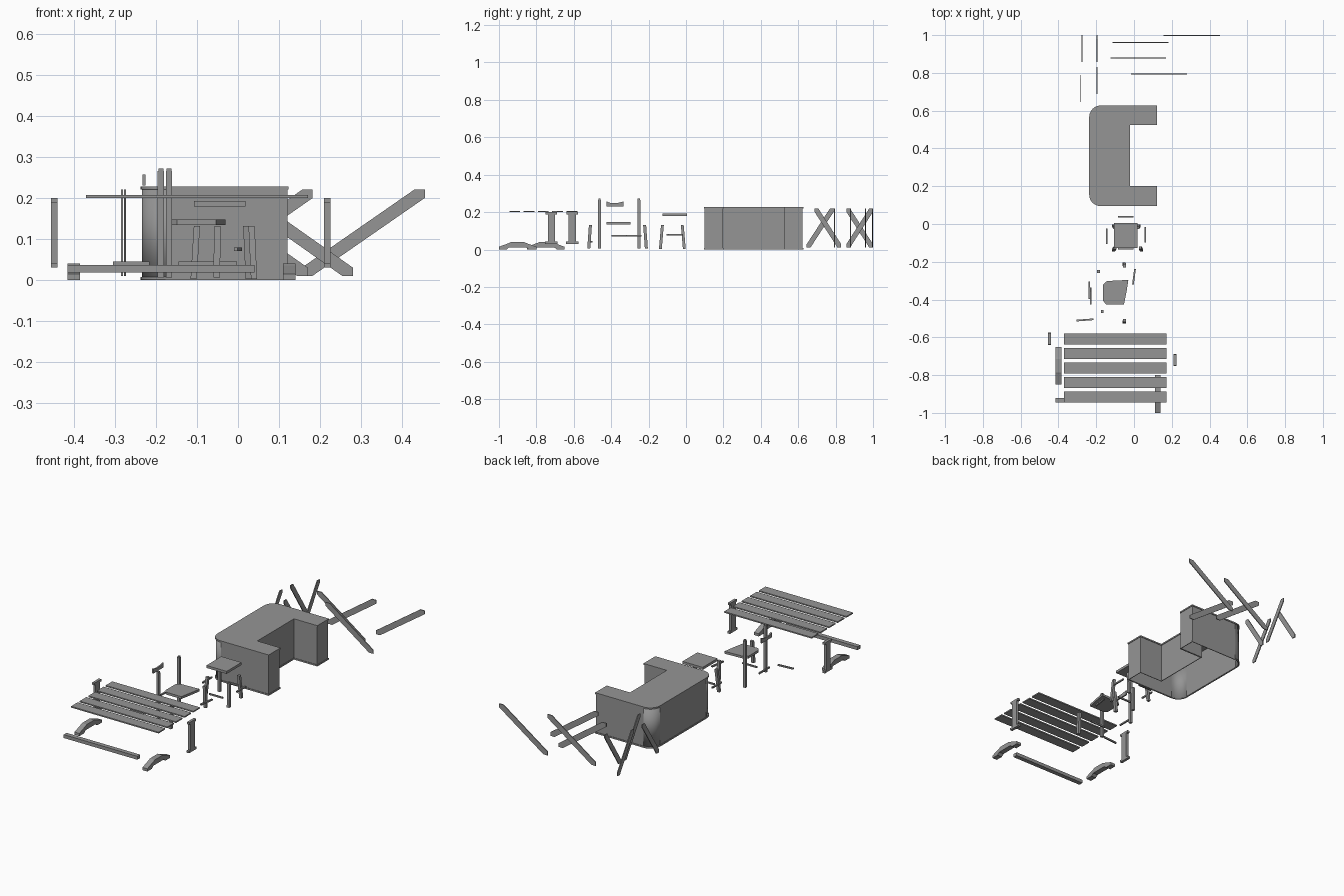
import bpy, bmesh, math
from mathutils import Vector

if "Cube" in bpy.data.objects:
    bpy.data.objects.remove(bpy.data.objects["Cube"])

grey = bpy.data.materials.new("dark_grey")
grey.diffuse_color = (0.3, 0.3, 0.3, 1)
grey.use_nodes = True
grey.node_tree.nodes["Principled BSDF"].inputs["Base Color"].default_value = grey.diffuse_color


def prism(name, pts, axis, a, b, bottom=True, top=True):
    """Extrude a counter-clockwise 2D outline along an axis from a to b."""
    def place(p, t):
        return {'x': (t, p[0], p[1]), 'y': (p[0], t, p[1]), 'z': (p[0], p[1], t)}[axis]
    bm = bmesh.new()
    lo = [bm.verts.new(place(p, a)) for p in pts]
    hi = [bm.verts.new(place(p, b)) for p in pts]
    n = len(pts)
    if bottom:
        bm.faces.new(lo[::-1])
    if top:
        bm.faces.new(hi)
    for i in range(n):
        j = (i + 1) % n
        bm.faces.new((lo[i], lo[j], hi[j], hi[i]))
    if bottom and top:
        bmesh.ops.recalc_face_normals(bm, faces=bm.faces)
    elif axis == 'y':
        bmesh.ops.reverse_faces(bm, faces=bm.faces)
    me = bpy.data.meshes.new(name)
    bm.to_mesh(me)
    bm.free()
    me.materials.append(grey)
    ob = bpy.data.objects.new(name, me)
    bpy.context.collection.objects.link(ob)
    return ob


def box(name, x, y, z):
    return prism(name, [(x[0], y[0]), (x[1], y[0]), (x[1], y[1]), (x[0], y[1])], 'z', *z)


def rail(name, axis, span, c, z, h=0.004):
    """Open-ended square rail along x or y."""
    pts = [(c - h, z - h), (c + h, z - h), (c + h, z + h), (c - h, z + h)]
    return prism(name, pts, axis, *span, False, False)


def leg(name, foot, head, w):
    """Square leg leaning from foot to head."""
    ob = box(name, (-w / 2, w / 2), (-w / 2, w / 2), (0, 1))
    f, h = Vector(foot), Vector(head)
    for v in ob.data.vertices:
        c = f.lerp(h, v.co.z)
        v.co = (c.x + v.co.x, c.y + v.co.y, c.z)


def bar(name, axis, pos, s, rising, z=(0.01, 0.22), t=0.005, w=0.026, h=0.02):
    """Diagonal brace with clipped ends, lying in a vertical plane."""
    (a, b), (lo, hi) = s, z
    pts = [(a, lo), (a + w, lo), (b, hi - h), (b, hi), (b - w, hi), (a, lo + h)]
    if not rising:
        pts = [(a + b - u, v) for u, v in pts]
    prism(name, pts, axis, pos - t / 2, pos + t / 2)


# Table: planks
for i in range(5):
    y = -0.581 - 0.0765 * i
    box(f"table_plank_{i+1}", (-0.37, 0.171), (y - 0.058, y), (0.2, 0.207))

# Table: arched feet, posts with cap and base, stretcher
for side, x, yc in (("left", -0.415, -0.75), ("right", 0.11, -0.90)):
    half = [(0.1, 0), (0.1, 0.015), (0.045, 0.035), (0.035, 0.04)]
    under = [(-0.06, 0), (-0.045, 0.012), (0.045, 0.012), (0.06, 0)]
    pts = under + half + [(-u, v) for u, v in half[::-1]]
    prism(f"table_foot_{side}", [(yc + u, v) for u, v in pts], 'x', x, x + 0.03)
for side, x, yc in (("left", -0.455, -0.608), ("right", 0.21, -0.72)):
    half = [(0.033, 0.03), (0.033, 0.042), (0.019, 0.042),
            (0.019, 0.188), (0.03, 0.188), (0.03, 0.2)]
    pts = half + [(-u, v) for u, v in half[::-1]]
    prism(f"table_post_{side}", [(yc + u, v) for u, v in pts], 'x', x, x + 0.015)
box("table_stretcher", (-0.415, 0.04), (-0.945, -0.92), (0.018, 0.037))

# Chair: seat, backrest, posts, legs, stretchers
prism("chair_seat", [(-0.163, -0.32), (-0.143, -0.302), (-0.03, -0.296), (-0.038, -0.35),
                     (-0.053, -0.425), (-0.148, -0.425), (-0.163, -0.408)], 'z', 0.134, 0.147)
prism("chair_backrest", [(-0.425, 0.23), (-0.335, 0.23), (-0.335, 0.257), (-0.36, 0.25),
                         (-0.40, 0.248), (-0.425, 0.257)], 'x', -0.233, -0.225)
for side, x, y in (("front", -0.168, -0.463), ("back", -0.188, -0.252)):
    leg(f"chair_back_post_{side}", (x, y, 0.006), (x, y, 0.265), 0.015)
    box(f"chair_post_tip_{side}", (x - 0.006, x + 0.006), (y - 0.006, y + 0.006), (0.265, 0.272))
leg("chair_leg_front", (-0.052, -0.520, 0.006), (-0.050, -0.511, 0.13), 0.016)
leg("chair_leg_back", (-0.052, -0.212, 0.006), (-0.050, -0.221, 0.13), 0.016)
prism("chair_stretcher_front", [(-0.305, -0.516), (-0.215, -0.509), (-0.215, -0.5), (-0.305, -0.507)],
      'z', 0.037, 0.045)
rail("chair_stretcher_middle", 'x', (-0.145, -0.055), -0.421, 0.041)
rail("chair_stretcher_left", 'y', (-0.398, -0.305), -0.237, 0.075)
prism("chair_stretcher_right", [(-0.01, -0.32), (-0.001, -0.32), (0.01, -0.237), (0.001, -0.237)],
      'z', 0.071, 0.079)

# Stool: seat, four splayed legs, stretchers
box("stool_seat", (-0.107, 0.018), (-0.126, 0.005), (0.179, 0.193))
for name, x, y, dx, dy in (("left_front", -0.108, -0.137, 0.008, 0.011),
                           ("left_back", -0.108, -0.009, 0.008, -0.011),
                           ("right_front", 0.039, -0.137, -0.006, 0.011),
                           ("right_back", 0.026, -0.009, -0.006, -0.011)):
    leg(f"stool_leg_{name}", (x, y, 0.003), (x + dx, y + dy, 0.132), 0.015)
for name, y in (("front", -0.13), ("back", 0.039)):
    rail(f"stool_stretcher_{name}", 'x', (-0.086, -0.002), y, 0.041)
for name, x, y in (("left", -0.145, -0.105), ("right", 0.059, -0.097)):
    rail(f"stool_stretcher_{name}", 'y', (y, y + 0.08), x, 0.078)


# Counter: hollow C-shaped body, worktop and plinth
def c_outline(o, r=0.06, n=8):
    x0, x1, y0, y1 = -0.234 - o, 0.12 + o, 0.098 - o, 0.624 + o
    pts = [(x1, y0), (x1, 0.197 + o), (-0.024 + o, 0.197 + o),
           (-0.024 + o, 0.527 - o), (x1, 0.527 - o), (x1, y1)]
    for cy, start in ((y1 - r, 90), (y0 + r, 180)):
        for i in range(n + 1):
            a = math.radians(start + 90 * i / n)
            pts.append((x0 + r + r * math.cos(a), cy + r * math.sin(a)))
    return pts


body = prism("counter_body", c_outline(0), 'z', 0.002, 0.222, False, False)
plinth = prism("counter_plinth", c_outline(0.003), 'z', 0, 0.008, False, False)
for ob in (body, plinth):
    m = ob.modifiers.new("thickness", 'SOLIDIFY')
    m.thickness, m.offset = 0.004, -1
worktop = prism("counter_worktop", c_outline(0.003), 'z', 0.220, 0.228)
for ob in (body, plinth, worktop):
    bpy.ops.object.select_all(action='DESELECT')
    ob.select_set(True)
    bpy.context.view_layer.objects.active = ob
    bpy.ops.object.shade_smooth_by_angle(angle=math.radians(30))
    # keep the straight panels flat, only the round corners smooth
    for p in ob.data.polygons:
        co = [ob.data.vertices[i].co for i in p.vertices]
        if max((a.xy - b.xy).length for a in co for b in co) > 0.05:
            p.use_smooth = False

# Crossed braces
for i, (x, s, up) in enumerate(((-0.282, (0.645, 0.79), True), (-0.197, (0.687, 0.83), False),
                                (-0.275, (0.857, 1.0), False), (-0.197, (0.857, 1.0), True))):
    bar(f"short_brace_{i+1}", 'x', x, s, up, w=0.02, h=0.018)
for i, (y, s, up) in enumerate(((0.795, (-0.015, 0.28), False), (0.88, (-0.125, 0.17), False),
                                (0.96, (-0.115, 0.182), True), (0.997, (0.155, 0.455), True))):
    bar(f"long_brace_{i+1}", 'y', y, s, up)
